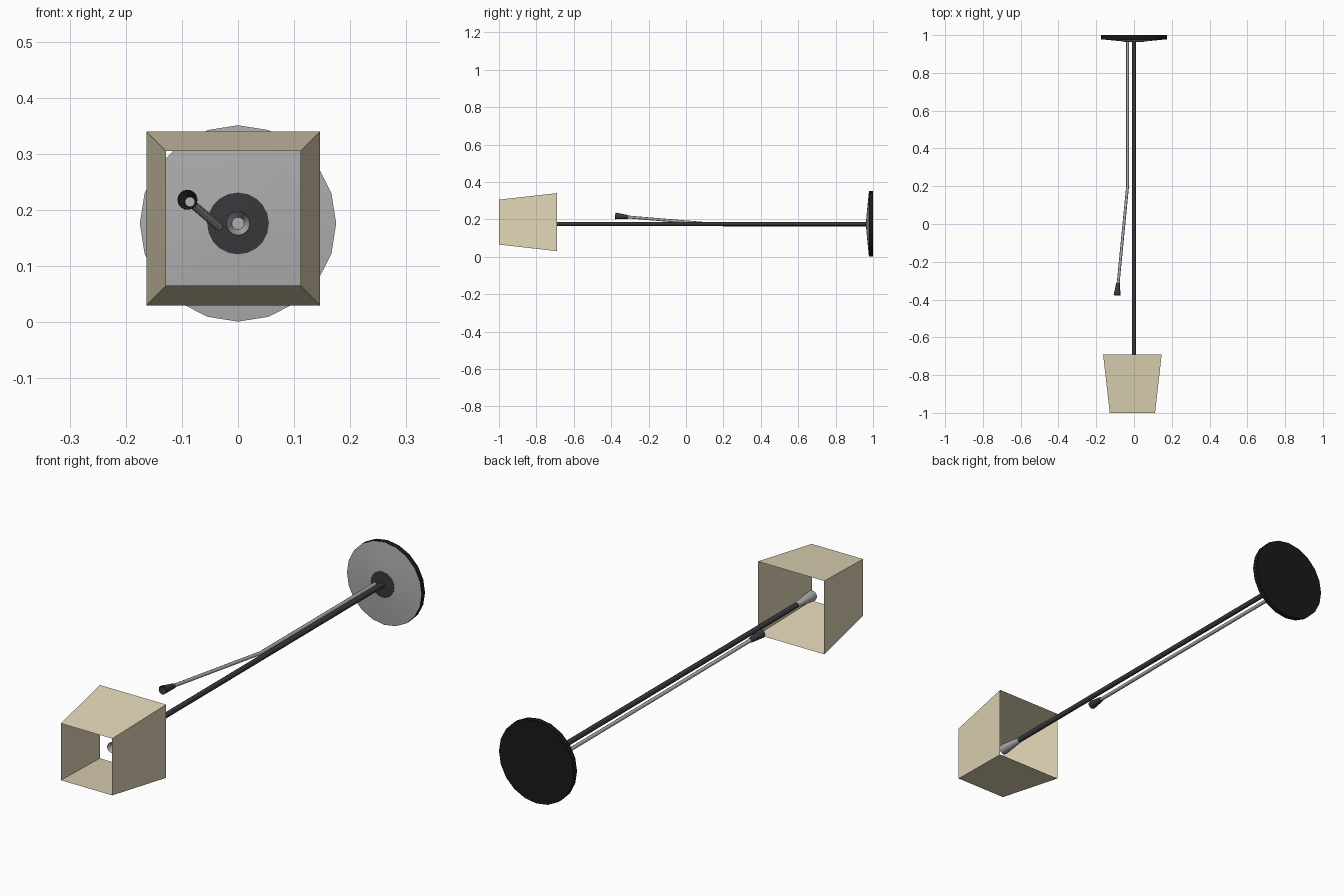
import bpy, bmesh, math
from mathutils import Vector

if "Cube" in bpy.data.objects:
    bpy.data.objects.remove(bpy.data.objects["Cube"])


def material(name, rgb):
    m = bpy.data.materials.new(name)
    m.diffuse_color = (*rgb, 1)
    m.use_nodes = True
    m.node_tree.nodes["Principled BSDF"].inputs["Base Color"].default_value = m.diffuse_color
    return m


black = material("black", (0.01, 0.01, 0.01))
dark = material("dark_metal", (0.04, 0.04, 0.045))
grey = material("grey_metal", (0.42, 0.42, 0.42))
fabric = material("shade_fabric", (0.75, 0.67, 0.47))


def finish(name, bm, mat, smooth=True):
    bmesh.ops.remove_doubles(bm, verts=bm.verts, dist=1e-6)
    bmesh.ops.recalc_face_normals(bm, faces=bm.faces)
    me = bpy.data.meshes.new(name)
    bm.to_mesh(me)
    bm.free()
    me.materials.append(mat)
    ob = bpy.data.objects.new(name, me)
    bpy.context.collection.objects.link(ob)
    if smooth:
        bpy.ops.object.select_all(action='DESELECT')
        ob.select_set(True)
        bpy.context.view_layer.objects.active = ob
        bpy.ops.object.shade_smooth_by_angle(angle=math.radians(35))
    return ob


def lathe(name, profile, mat, start, axis=(0, -1, 0), sides=20):
    """Revolve (radius, distance along axis) points around an axis."""
    rot = Vector((0, 0, 1)).rotation_difference(Vector(axis))
    bm = bmesh.new()
    rings = []
    for r, d in profile:
        rings.append([bm.verts.new(Vector(start) + rot @ Vector(
            (r * math.cos(math.tau * i / sides), r * math.sin(math.tau * i / sides), d)))
            for i in range(sides)])
    for a, b in zip(rings, rings[1:]):
        for i in range(sides):
            j = (i + 1) % sides
            bm.faces.new((a[i], a[j], b[j], b[i]))
    for ring, (r, d) in ((rings[0], profile[0]), (rings[-1], profile[-1])):
        bm.faces.new(ring)
    return finish(name, bm, mat)


# Round base, lying with its underside at y = 1
Z = 0.176
base = lathe("base", [(0.175, 0), (0.175, 0.022), (0.055, 0.034), (0.02, 0.035)], black, (0, 1, Z))
base.data.materials.append(grey)
for p in base.data.polygons:
    if p.normal.y < -0.5:
        p.material_index = 1
lathe("base_collar", [(0.055, 0), (0.055, 0.005), (0.011, 0.007)], dark, (0, 0.97, Z))

# Main pole and flared lamp socket
lathe("pole", [(0.011, 0), (0.011, 1.72)], dark, (0, 0.97, Z), sides=12)
lathe("socket", [(0.011, 0), (0.022, 0.10), (0.021, 0.105), (0.011, 0.075)],
      grey, (0, -0.74, Z), sides=16)

# Square tapered shade, open at both ends
bm = bmesh.new()
cx, cz = -0.0085, 0.185
corners = ((-1, -1), (1, -1), (1, 1), (-1, 1))
rings = [[bm.verts.new((cx + h * sx, y, cz + h * sz)) for sx, sz in corners]
         for h, y in ((0.155, -0.69), (0.12, -1.0))]
for i in range(4):
    j = (i + 1) % 4
    bm.faces.new((rings[0][i], rings[0][j], rings[1][j], rings[1][i]))
finish("lampshade", bm, fabric, smooth=False)

# Thin reading arm: straight part, then a bend outwards
bend = Vector((-0.034, 0.2, 0.17))
tip = Vector((-0.084, -0.315, 0.213))
cu = bpy.data.curves.new("reading_arm", 'CURVE')
cu.dimensions = '3D'
cu.bevel_depth = 0.0075
cu.bevel_resolution = 2
cu.use_fill_caps = True
sp = cu.splines.new('POLY')
sp.points.add(2)
for pt, co in zip(sp.points, (Vector((-0.034, 0.97, 0.17)), bend, tip)):
    pt.co = (*co, 1)
cu.materials.append(grey)
bpy.context.collection.objects.link(bpy.data.objects.new("reading_arm", cu))

# Reading head: small open cone with a bulb inside
d = (tip - bend).normalized()
lathe("reading_head", [(0.010, 0), (0.018, 0.068), (0.0165, 0.068), (0.0095, 0.012)],
      dark, tip - d * 0.005, d, 16)
lathe("reading_bulb", [(0.008, 0), (0.0095, 0.012), (0.009, 0.018)], grey, tip, d, 12)
